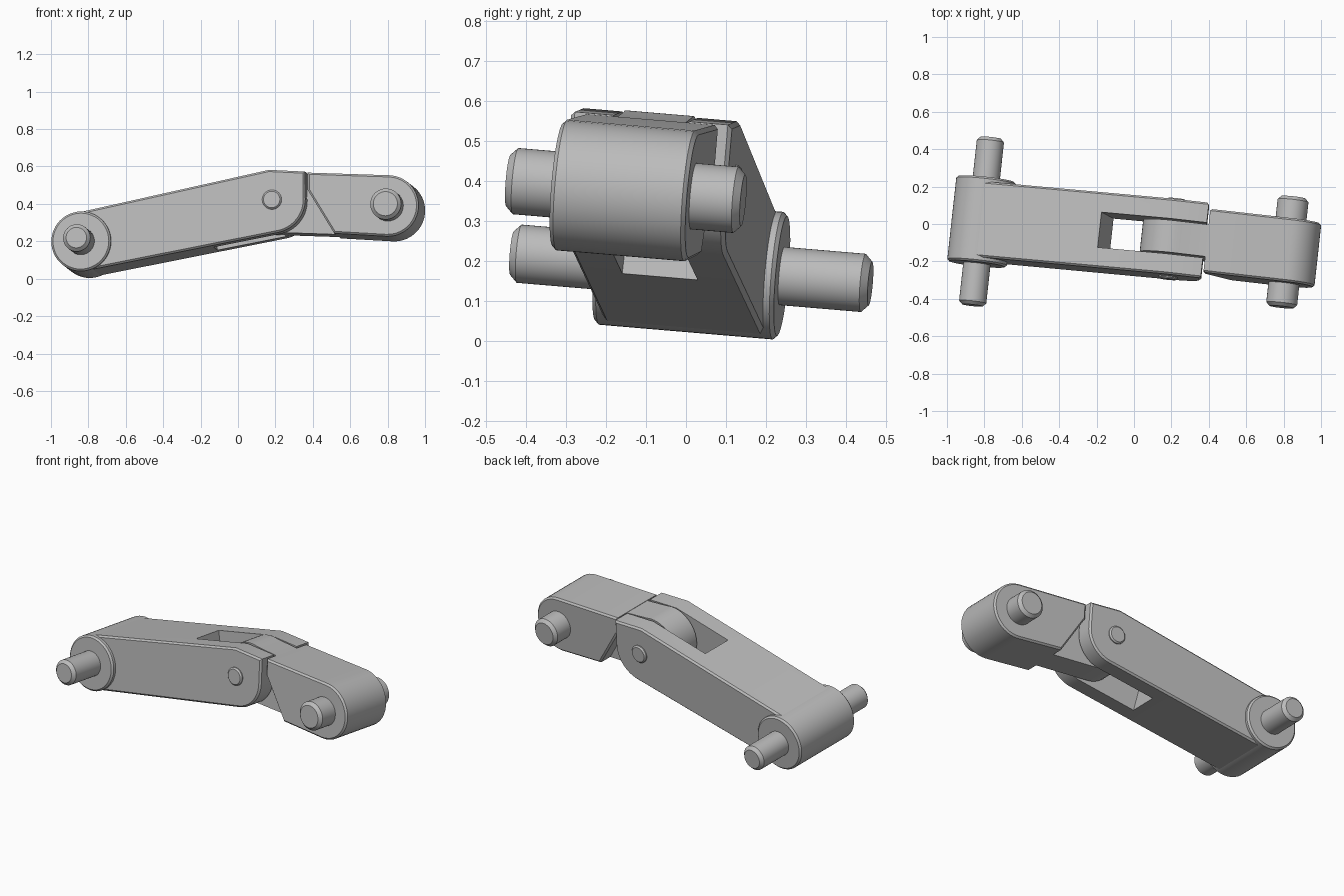
import bpy, bmesh
from math import sin, cos, radians
from mathutils import Matrix, Vector

old = bpy.data.objects.get("Cube")
if old:
    bpy.data.objects.remove(old)

grey = bpy.data.materials.new("plain grey")
grey.use_nodes = True
GREY = (0.5, 0.5, 0.5, 1)
grey.diffuse_color = GREY
grey.node_tree.nodes["Principled BSDF"].inputs["Base Color"].default_value = GREY

# Tilted frame shared by all parts: the pins lie along its y axis
pin_dir = Vector((0.109, 0.99, -0.084)).normalized()
along = (Vector((1, 0, 0)) - pin_dir * pin_dir.x).normalized()
up = along.cross(pin_dir)
FRAME = Matrix((along, pin_dir, up)).transposed().to_4x4()
FRAME.translation = (0, -0.092, 0)

# Pivot centres in the (length, height) plane
REAR = (-0.82, 0.19)
KNUCKLE = (0.205, 0.405)
FRONT = (0.825, 0.37)


def arc(centre, r, start, end, n=20):
    steps = [radians(start + (end - start) * i / n) for i in range(n + 1)]
    return [(centre[0] + r * cos(t), centre[1] + r * sin(t)) for t in steps]


def prism(name, outline, half, bevel=0.0):
    """Extrude an outline evenly to both sides and chamfer its two rims."""
    bm = bmesh.new()
    cap = bm.faces.new([bm.verts.new((x, -half, z)) for x, z in outline])
    grown = bmesh.ops.extrude_face_region(bm, geom=[cap], use_keep_orig=True)
    moved = [g for g in grown["geom"] if isinstance(g, bmesh.types.BMVert)]
    bmesh.ops.translate(bm, verts=moved, vec=(0, 2 * half, 0))
    bmesh.ops.recalc_face_normals(bm, faces=bm.faces)
    if bevel:
        rims = [e for e in bm.edges if abs(e.verts[0].co.y - e.verts[1].co.y) < 1e-5]
        bmesh.ops.bevel(bm, geom=rims, offset=bevel, segments=1, affect='EDGES')
    mesh = bpy.data.meshes.new(name)
    bm.to_mesh(mesh)
    bm.free()
    mesh.materials.append(grey)
    ob = bpy.data.objects.new(name, mesh)
    ob.matrix_world = FRAME
    bpy.context.collection.objects.link(ob)
    return ob


def disc(name, centre, r, half, bevel):
    return prism(name, arc(centre, r, 0, 352.5, 47), half, bevel)


# Long link with a fork at the knuckle
arm = prism("long_link",
            arc(REAR, 0.157, 102, 281) + arc(KNUCKLE, 0.178, -79, 0)
            + [(0.381, 0.555), (0.188, 0.566)], 0.203, 0.01)
slot = prism("slot_cutter", [(-0.2, 0.56), (-0.1, 0.06), (0.6, 0.06), (0.6, 0.8), (-0.2, 0.8)], 0.095)
slot.hide_render = True
cut = arm.modifiers.new("slot", 'BOOLEAN')
cut.operation = 'DIFFERENCE'
cut.object = slot
bpy.context.view_layer.objects.active = arm
bpy.ops.object.modifier_apply(modifier=cut.name)
bpy.data.objects.remove(slot)

parts = [
    arm,
    disc("rear_boss", REAR, 0.16, 0.229, 0.01),
    disc("rear_pin", REAR, 0.073, 0.452, 0.018),
    disc("knuckle_pin", KNUCKLE, 0.052, 0.217, 0.008),
    disc("front_pin", FRONT, 0.083, 0.296, 0.018),
    # Short link: tongue inside the fork and wider body
    prism("short_link_tongue",
          arc(KNUCKLE, 0.165, 75, 268) + [(0.55, 0.225), (0.55, 0.545), (0.39, 0.55)], 0.086),
    prism("short_link_body",
          arc(FRONT, 0.164, -93, 87) + [(0.392, 0.552), (0.392, 0.46), (0.535, 0.225)],
          0.171, 0.01),
]

# Smooth round walls, crisp edges
bpy.ops.object.select_all(action='DESELECT')
for ob in parts:
    ob.select_set(True)
bpy.context.view_layer.objects.active = arm
bpy.ops.object.shade_smooth_by_angle(angle=radians(25))
